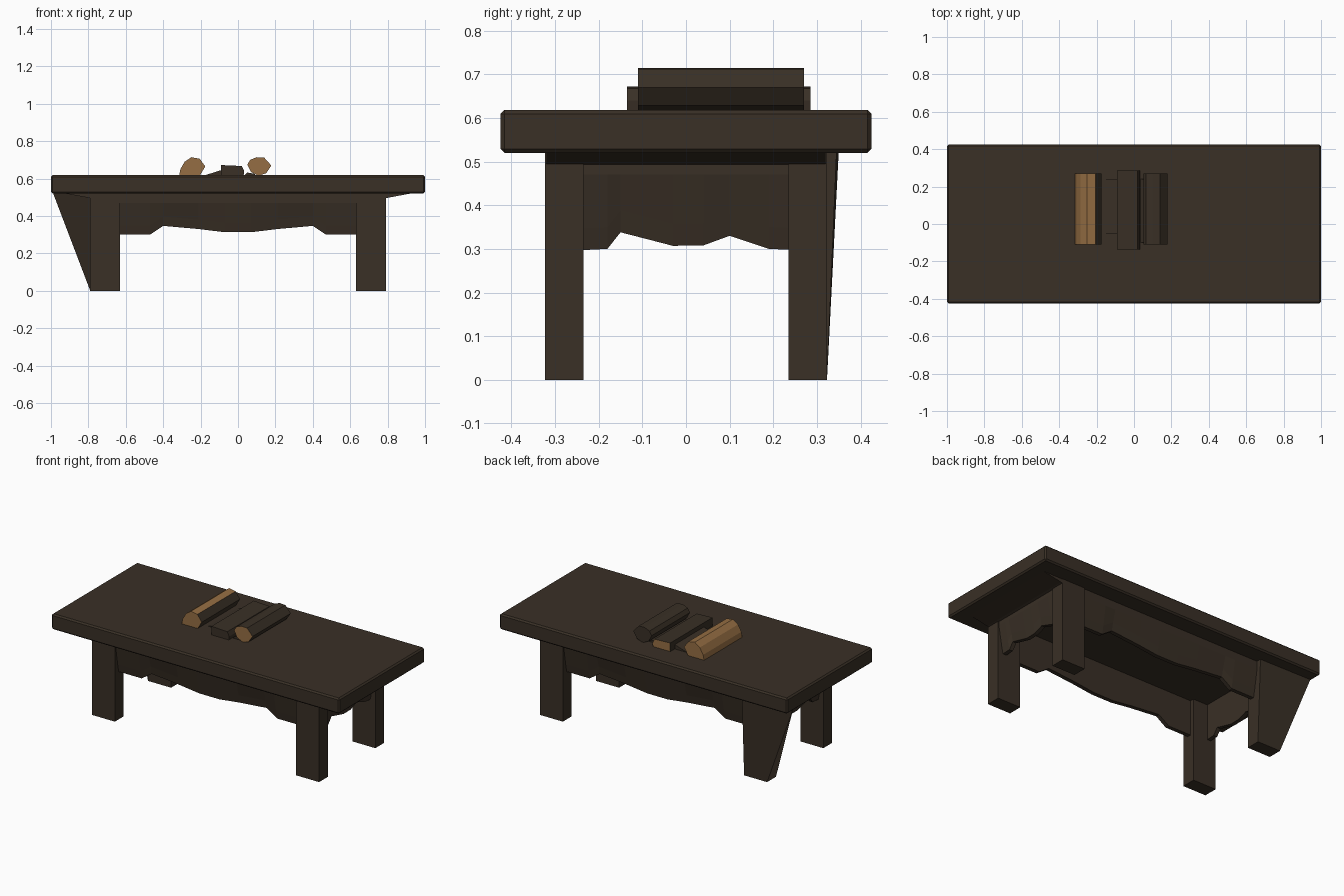
import bpy, bmesh
from mathutils import Vector

cube = bpy.data.objects.get("Cube")
if cube:
    bpy.data.objects.remove(cube, do_unlink=True)


def material(name, color):
    m = bpy.data.materials.new(name)
    m.use_nodes = True
    m.diffuse_color = (*color, 1)
    m.node_tree.nodes["Principled BSDF"].inputs["Base Color"].default_value = (*color, 1)
    return m


DARK = material("dark wood", (0.041, 0.029, 0.019))
TAN = material("cut wood", (0.30, 0.155, 0.056))


def finish(name, bm, rule=None):
    """Turn a bmesh into an object; rule picks the faces of cut wood."""
    bmesh.ops.recalc_face_normals(bm, faces=bm.faces)
    for f in bm.faces:
        f.normal_update()
        f.material_index = int(bool(rule and rule(f.normal)))
    mesh = bpy.data.meshes.new(name)
    bm.to_mesh(mesh)
    bm.free()
    obj = bpy.data.objects.new(name, mesh)
    obj.data.materials.append(DARK)
    obj.data.materials.append(TAN)
    bpy.context.collection.objects.link(obj)
    return obj


def loft(name, rings, rule=None):
    """Skin closed rings of points and cap both ends."""
    bm = bmesh.new()
    rows = [[bm.verts.new(p) for p in ring] for ring in rings]
    n = len(rows[0])
    for a, b in zip(rows, rows[1:]):
        for i in range(n):
            j = (i + 1) % n
            bm.faces.new((a[i], a[j], b[j], b[i]))
    bm.faces.new(rows[0])
    bm.faces.new(rows[-1])
    return finish(name, bm, rule)


def rect(x0, x1, y0, y1, z):
    return [(x0, y0, z), (x1, y0, z), (x1, y1, z), (x0, y1, z)]


# Table top
top = loft("table_top", [rect(-1, 1, -0.425, 0.425, z) for z in (0.52, 0.618)])
bevel = top.modifiers.new("worn_edges", "BEVEL")
bevel.width = 0.009
bevel.segments = 1

# Legs; the back right one leans out to the end of the top
for sx, side in ((-1, "right"), (1, "left")):
    for sy, end in ((-1, "front"), (1, "back")):
        def leg_ring(z, out=0.79, deep=0.323):
            pts = [(0.63, 0.235), (out, 0.235), (out, deep), (0.63, deep)]
            return [Vector((sx * x, sy * y, z)) for x, y in pts]
        foot, head = leg_ring(0), leg_ring(0.525)
        if sx < 0 and sy > 0:
            head[2] = Vector((-0.99, 0.35, 0.525))
            head[3].y = 0.345
        loft(f"{end}_{side}_leg", [foot, head])


# Aprons: a wavy lower edge, leaning inward towards the bottom
def apron(name, stations, place):
    rings = []
    for t, low in stations:
        profile = [(0.0, 0.525), (0.0, 0.47), (-0.02, low + 0.05),
                   (-0.03, low), (-0.055, low), (-0.055, 0.525)]
        rings.append([place(t, d, z) for d, z in profile])
    loft(name, rings)


long_half = [(0.64, 0.30), (0.47, 0.30), (0.40, 0.347), (0.21, 0.33), (0.07, 0.313)]
long_edge = [(-t, z) for t, z in long_half] + long_half[::-1]
short_edge = [(-0.24, 0.297), (-0.18, 0.30), (-0.15, 0.338), (-0.03, 0.307),
              (0.04, 0.308), (0.10, 0.33), (0.19, 0.30), (0.24, 0.298)]
for s, name in ((-1, "front"), (1, "back")):
    apron(f"{name}_apron", long_edge, lambda t, d, z: (t, s * (0.315 + d), z))
for s, name in ((-1, "right"), (1, "left")):
    apron(f"{name}_apron", short_edge, lambda t, d, z: (s * (0.785 + d), t, z))
    # Sloped brackets under the overhanging ends
    loft(f"{name}_bracket", [
        [(s * x, y, z) for x, z in ((0.74, 0.525), (0.74, 0.48), (0.80, 0.497), (0.95, 0.525))]
        for y in (-0.32, 0.32)])


# Split logs lying on the top
def log(name, profile, y0, y1, rule):
    loft(name, [[(x, y, z) for x, z in profile] for y in (y0, y1)], rule)


log("pale_log", [(-0.315, 0.615), (-0.308, 0.65), (-0.285, 0.69), (-0.25, 0.714),
                 (-0.205, 0.706), (-0.175, 0.665), (-0.205, 0.615)],
    -0.11, 0.27, lambda n: n.x < 0.7)
log("flat_log", [(-0.09, 0.615), (-0.09, 0.672), (0.02, 0.667), (0.033, 0.64), (0.03, 0.615)],
    -0.135, 0.285, lambda n: n.y > 0.9)
log("round_log", [(0.05, 0.675), (0.065, 0.70), (0.10, 0.714), (0.14, 0.712),
                  (0.178, 0.67), (0.15, 0.628), (0.11, 0.615), (0.07, 0.635)],
    -0.11, 0.27, lambda n: n.y < -0.9)

# Bark scraps between the logs
log("bark_scrap", [(-0.185, 0.615), (-0.09, 0.645), (-0.09, 0.615)], -0.05, 0.24, None)
log("bark_wedge", [(0.03, 0.615), (0.05, 0.632), (0.09, 0.625), (0.09, 0.615)], -0.10, 0.24, None)
